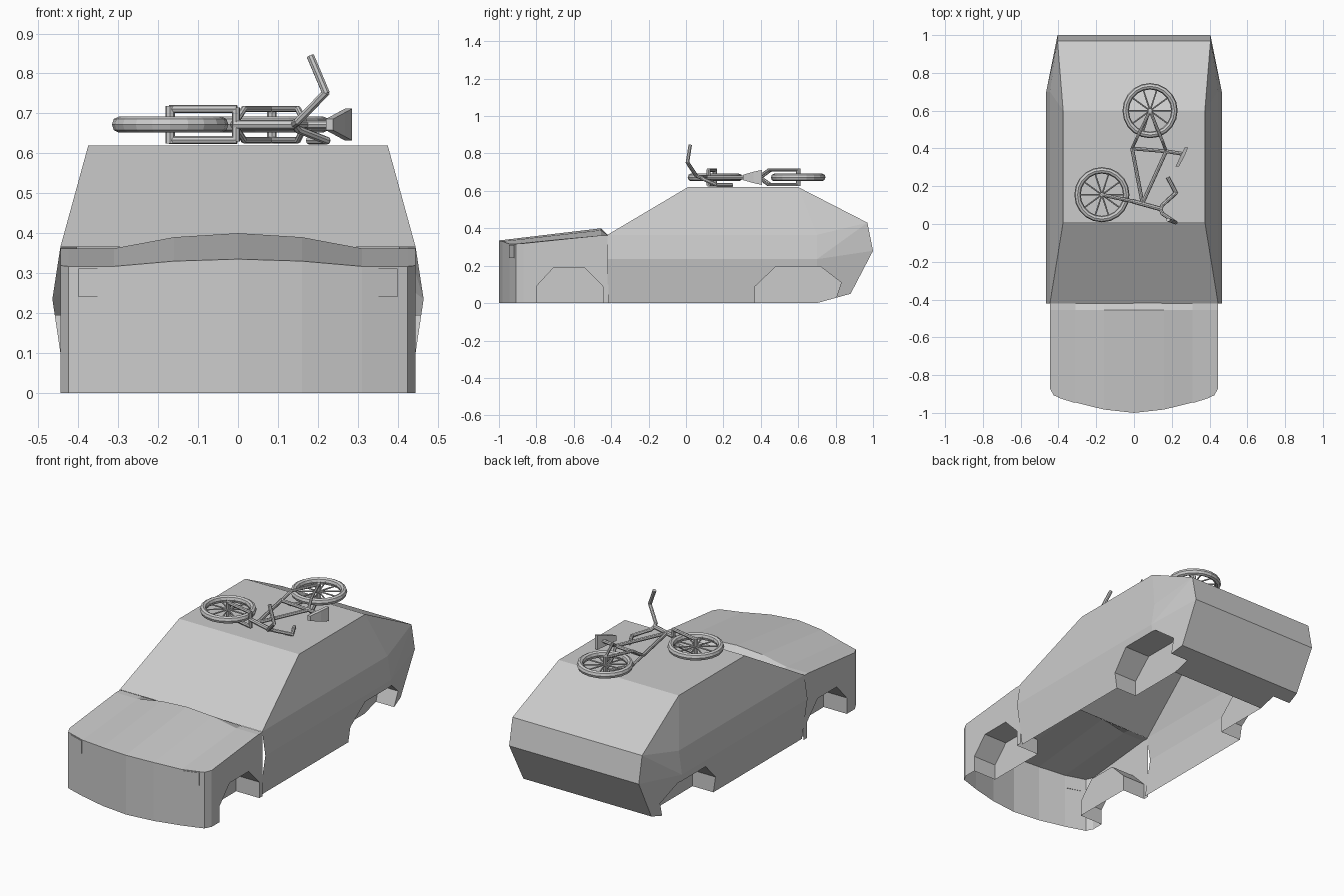
import bpy, bmesh, math
from mathutils import Vector

cube = bpy.data.objects.get("Cube")
if cube:
    bpy.data.objects.remove(cube, do_unlink=True)

grey = bpy.data.materials.new("plain grey")
grey.use_nodes = True
grey.diffuse_color = (0.6, 0.6, 0.6, 1)
for node in grey.node_tree.nodes:
    if node.type == 'BSDF_PRINCIPLED':
        node.inputs["Base Color"].default_value = (0.6, 0.6, 0.6, 1)


def make_object(name, bm):
    bmesh.ops.recalc_face_normals(bm, faces=bm.faces[:])
    mesh = bpy.data.meshes.new(name)
    bm.to_mesh(mesh)
    bm.free()
    mesh.materials.append(grey)
    obj = bpy.data.objects.new(name, mesh)
    bpy.context.collection.objects.link(obj)
    return obj


def hull(name, points):
    bm = bmesh.new()
    for p in points:
        bm.verts.new(p)
    result = bmesh.ops.convex_hull(bm, input=bm.verts[:])
    loose = [v for v in result["geom_interior"] if isinstance(v, bmesh.types.BMVert)]
    bmesh.ops.delete(bm, geom=loose, context='VERTS')
    bmesh.ops.dissolve_limit(bm, angle_limit=0.015, verts=bm.verts[:], edges=bm.edges[:])
    return make_object(name, bm)


def loft(name, sections):
    """Join equal-length closed sections and cap both ends."""
    bm = bmesh.new()
    rings = [[bm.verts.new(p) for p in s] for s in sections]
    n = len(rings[0])
    for a, b in zip(rings, rings[1:]):
        for i in range(n):
            j = (i + 1) % n
            bm.faces.new((a[i], a[j], b[j], b[i]))
    bm.faces.new(rings[0])
    bm.faces.new(rings[-1])
    return make_object(name, bm)


def cut_arches(obj, profile):
    """Cut a wheel well into each side."""
    for side in (-1, 1):
        cutter = loft("arch_cutter", [[(side * x, y, z) for y, z in profile] for x in (0.3, 0.6)])
        cutter.hide_render = True
        mod = obj.modifiers.new("arch", 'BOOLEAN')
        mod.operation = 'DIFFERENCE'
        mod.solver = 'EXACT'
        mod.object = cutter
        graph = bpy.context.evaluated_depsgraph_get()
        mesh = bpy.data.meshes.new_from_object(obj.evaluated_get(graph))
        obj.modifiers.clear()
        obj.data = mesh
        bpy.data.objects.remove(cutter, do_unlink=True)


def open_shell(obj, joint_y):
    """Remove the floor and the inner wall where hood and cabin meet."""
    bm = bmesh.new()
    bm.from_mesh(obj.data)
    bm.normal_update()
    gone = []
    for f in bm.faces:
        c = f.calc_center_median()
        floor = c.z < 0.004 and f.normal.z < -0.9
        wall = abs(c.y - joint_y) < 0.004 and abs(f.normal.y) > 0.98
        if floor or wall:
            gone.append(f)
    bmesh.ops.delete(bm, geom=gone, context='FACES')
    bm.to_mesh(obj.data)
    bm.free()


# Cabin: half width, y, z of its corners
FRONT = -0.42
corners = [
    (0.375, 0.01, 0.62), (0.375, 0.6, 0.62),
    (0.445, FRONT, 0.365), (0.445, 0.7, 0.365),
    (0.465, FRONT, 0.235), (0.465, 0.7, 0.235),
    (0.43, FRONT, 0), (0.43, 0.7, 0),
    (0.405, 0.97, 0.43), (0.405, 1, 0.28), (0.4, 0.88, 0.05),
]
cabin = hull("cabin_shell", [(s * x, y, z) for x, y, z in corners for s in (-1, 1)])
cut_arches(cabin, [(0.37, -0.05), (0.37, 0.09), (0.48, 0.195), (0.72, 0.195),
                   (0.83, 0.11), (0.8, 0.02), (0.78, -0.05)])
open_shell(cabin, FRONT)

# Hood: half width, nose y, nose z, rear z
half = [(0, -1, 0.335, 0.4), (0.16, -0.982, 0.33, 0.39), (0.31, -0.945, 0.317, 0.362),
        (0.425, -0.908, 0.317, 0.362), (0.445, -0.87, 0.319, 0.362)]
columns = [(-x, *rest) for x, *rest in half[:0:-1]] + half
hood = loft("hood_shell", [
    [(x, nose, 0), (x, nose, low), (x, -0.455, high), (x, -0.415, 0.361), (x, -0.415, 0)]
    for x, nose, low, high in columns])
cut_arches(hood, [(-0.8, -0.05), (-0.8, 0.09), (-0.71, 0.187), (-0.54, 0.187),
                  (-0.445, 0.09), (-0.445, -0.05)])
open_shell(hood, -0.415)

# Headlight plates
for s, label in ((1, "left"), (-1, "right")):
    hull(label + "_headlight", [(s * x, y + d, z) for x, y in ((0.315, -0.944), (0.4, -0.917))
                                for z in (0.24, 0.312) for d in (-0.003, 0.003)])


# Bicycle lying on the roof
def tube(name, path, radius=0.01):
    """Straight eight-sided rods following a path."""
    bm = bmesh.new()
    for a, b in zip(path, path[1:]):
        a, b = Vector(a), Vector(b)
        rot = (b - a).to_track_quat('Z', 'Y').to_matrix().to_4x4()
        rot.translation = (a + b) / 2
        bmesh.ops.create_cone(bm, cap_ends=True, segments=8, radius1=radius, radius2=radius,
                              depth=(b - a).length + radius * 0.5, matrix=rot)
    return make_object(name, bm)


def wheel(name, cx, cy):
    bm = bmesh.new()
    rings = []
    for i in range(20):
        a = math.tau * i / 20
        rings.append([])
        for j in range(8):
            t = math.tau * j / 8
            r = 0.129 + 0.017 * math.cos(t)
            p = (cx + r * math.cos(a), cy + r * math.sin(a), MID + 0.02 * math.sin(t))
            rings[-1].append(bm.verts.new(p))
    for i in range(20):
        a, b = rings[i], rings[(i + 1) % 20]
        for j in range(8):
            k = (j + 1) % 8
            bm.faces.new((a[j], b[j], b[k], a[k]))
    make_object(name + "_tyre", bm)
    for i in range(5):
        a = math.pi * i / 5
        d = Vector((math.cos(a), math.sin(a), 0)) * 0.12
        c = Vector((cx, cy, MID))
        tube(name + "_spoke", [c - d, c + d], 0.004)
    tube(name + "_axle", [(cx, cy, MID - 0.044), (cx, cy, MID + 0.044)], 0.012)


MID = 0.672
front_hub, rear_hub = (-0.17, 0.155), (0.085, 0.6)
wheel("front_wheel", *front_hub)
wheel("rear_wheel", *rear_hub)

crank, seat_joint, head = (-0.01, 0.4, MID), (0.17, 0.385, MID), (0.045, 0.11, MID)
tube("down_tube", [head, crank])
tube("top_tube", [head, seat_joint])
tube("seat_tube", [crank, seat_joint, (0.255, 0.372, MID)])
tube("steering_tube", [(-0.005, 0.12, MID), (0.14, 0.08, MID)], 0.012)
tube("fork_crown", [(-0.005, 0.12, MID - 0.04), (-0.005, 0.12, MID + 0.04)])
for s in (-1, 1):
    z = MID + s * 0.039
    tube("fork_blade", [(*front_hub, z), (-0.005, 0.12, z)])
    tube("chain_stay", [(*rear_hub, z), (0.015, 0.455, z), crank], 0.008)
    tube("seat_stay", [(*rear_hub, z), (0.15, 0.44, z), seat_joint], 0.008)

tube("upper_handlebar", [(0.14, 0.08, MID), (0.15, 0.055, 0.68), (0.22, 0.008, 0.752),
                         (0.182, 0.022, 0.842)])
tube("lower_handlebar", [(0.14, 0.08, MID), (0.15, 0.1, 0.66), (0.222, 0.165, 0.632),
                         (0.18, 0.245, 0.632)])

# Saddle: narrow nose, wide tail
hull("saddle", [(x + d, y, MID + s * w) for x, y, w in
                ((0.22, 0.305, 0.014), (0.25, 0.36, 0.03), (0.268, 0.405, 0.04))
                for s in (-1, 1) for d in (0, 0.018)])
